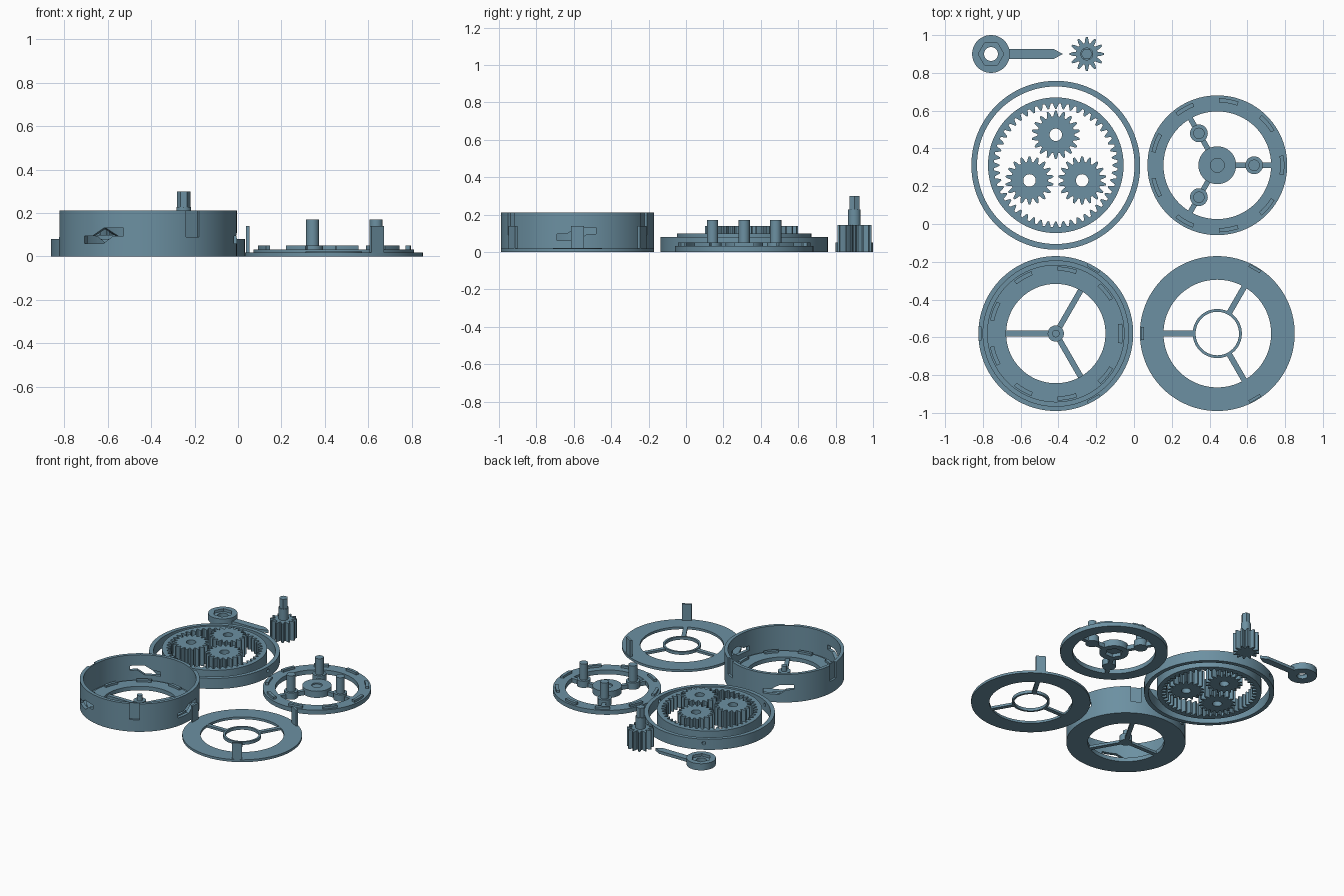
import bpy, bmesh
from math import sin, cos, pi, radians
from mathutils import Matrix, Vector

if "Cube" in bpy.data.objects:
    bpy.data.objects.remove(bpy.data.objects["Cube"])

paint = bpy.data.materials.new("slate blue plastic")
paint.use_nodes = True
COLOUR = (0.15, 0.28, 0.36, 1)
paint.diffuse_color = COLOUR
paint.node_tree.nodes["Principled BSDF"].inputs["Base Color"].default_value = COLOUR


# Outline helpers
def circle(r, n=96):
    return [(r * cos(2 * pi * i / n), r * sin(2 * pi * i / n)) for i in range(n)]


def polar(r, deg):
    return (r * cos(radians(deg)), r * sin(radians(deg)))


def rect(x0, x1, w):
    return [(x0, -w / 2), (x1, -w / 2), (x1, w / 2), (x0, w / 2)]


def arc_block(r0, r1, mid, span, n=6):
    angles = [mid - span / 2 + span * i / n for i in range(n + 1)]
    return [polar(r1, a) for a in angles] + [polar(r0, a) for a in reversed(angles)]


def gear(teeth, root, tip, phase=0):
    pitch = 360 / teeth
    mid = (root + tip) / 2
    steps = [(root, -.37), (mid, -.25), (tip, -.1), (tip, .1), (mid, .25), (root, .37)]
    return [polar(r, phase + (i + f) * pitch) for i in range(teeth) for r, f in steps]


def turn(deg):
    return Matrix.Rotation(radians(deg), 4, 'Z')


def prism(loops, z0, z1, matrix=Matrix()):
    """Mesh of a flat outline (first loop) with holes (other loops), extruded in z."""
    cu = bpy.data.curves.new("outline", 'CURVE')
    cu.dimensions, cu.fill_mode, cu.extrude = '2D', 'BOTH', (z1 - z0) / 2
    for loop in loops:
        sp = cu.splines.new('POLY')
        sp.points.add(len(loop) - 1)
        for p, (x, y) in zip(sp.points, loop):
            p.co = (x, y, 0, 1)
        sp.use_cyclic_u = True
    ob = bpy.data.objects.new("outline", cu)
    bpy.context.scene.collection.objects.link(ob)
    dg = bpy.context.evaluated_depsgraph_get()
    me = bpy.data.meshes.new_from_object(ob.evaluated_get(dg))
    bpy.data.objects.remove(ob)
    bpy.data.curves.remove(cu)
    bm = bmesh.new()
    bm.from_mesh(me)
    bmesh.ops.remove_doubles(bm, verts=bm.verts, dist=1e-5)
    bmesh.ops.recalc_face_normals(bm, faces=bm.faces)
    bm.to_mesh(me)
    bm.free()
    me.transform(matrix @ Matrix.Translation((0, 0, (z0 + z1) / 2)))
    return me


def part(name, centre, meshes, cutters=()):
    """Join meshes into one object, cut the cutters out, smooth round walls."""
    def joined(label, pieces):
        bm = bmesh.new()
        for me in pieces:
            bm.from_mesh(me)
            bpy.data.meshes.remove(me)
        out = bpy.data.meshes.new(label)
        bm.to_mesh(out)
        bm.free()
        ob = bpy.data.objects.new(label, out)
        ob.location = (*centre, 0)
        bpy.context.scene.collection.objects.link(ob)
        return ob
    ob = joined(name, meshes)
    if cutters:
        tool = joined("cutter", cutters)
        tool.hide_render = True
        mod = ob.modifiers.new("cut", 'BOOLEAN')
        mod.object, mod.operation, mod.solver = tool, 'DIFFERENCE', 'EXACT'
        dg = bpy.context.evaluated_depsgraph_get()
        me = bpy.data.meshes.new_from_object(ob.evaluated_get(dg))
        ob.modifiers.clear()
        ob.data = me
        bpy.data.objects.remove(tool)
    ob.data.materials.clear()
    ob.data.materials.append(paint)
    bpy.ops.object.select_all(action='DESELECT')
    ob.select_set(True)
    bpy.context.view_layer.objects.active = ob
    bpy.ops.object.shade_smooth_by_angle(angle=radians(25))
    return ob


# Maps an outline drawn on (tangent, height) to the side wall, extruded outwards
SIDE = Matrix(((0, 0, 1, 0), (1, 0, 0, 0), (0, 1, 0, 0), (0, 0, 0, 1)))
THIRDS = (0, 120, 240)
BETWEEN = (60, 180, 300)
lugs = [arc_block(.333, .355, 40 * i, 17) for i in range(9)]

# Housing: wall with angled slots and outer recesses, floor, spokes and hub
HOUSING = (-.414, -.58)
slot = [(-.11, .06), (0, .06), (.05, .095), (.1, .095),
        (.1, .13), (0, .13), (-.06, .095), (-.11, .095)]
recess = [(-.035, .09), (.035, .09), (.035, .25), (-.035, .25)]
part("housing_wall", HOUSING,
     [prism([circle(.41), circle(.385)], 0, .211)],
     [prism([slot], .34, .45, turn(a) @ SIDE) for a in THIRDS] +
     [prism([recess], .394, .45, turn(a) @ SIDE) for a in BETWEEN])
part("housing_floor", HOUSING,
     [prism([circle(.387), circle(.263)], 0, .02),
      prism([circle(.364), circle(.263)], .019, .03)] +
     [prism([b], .029, .046) for b in lugs])
part("housing_spokes", HOUSING,
     [prism([rect(.02, .28, .03)], 0, .019, turn(a)) for a in BETWEEN] +
     [prism([circle(.043, 32)], 0, .05), prism([circle(.02, 24)], .049, .09)])

# Cover: flat ring, spokes, centre ring and upright clips
COVER = (.441, -.58)
part("cover_plate", COVER,
     [prism([circle(.41), circle(.285)], 0, .018),
      prism([circle(.13, 64), circle(.115, 64)], 0, .022)] +
     [prism([rect(.12, .3, .03)], 0, .017, turn(a)) for a in BETWEEN])
part("cover_clips", COVER,
     [prism([[(-.034, .005), (.034, .005), (.034, .14), (-.034, .14)]],
            .389, .405, turn(a) @ SIDE) for a in BETWEEN])

# Planet carrier: ring with lugs, arms, hub and pins
CARRIER = (.441, .311)
part("carrier_ring", CARRIER,
     [prism([circle(.37), circle(.285)], 0, .033)] +
     [prism([b], .032, .05) for b in lugs])
part("carrier_hub", CARRIER,
     [prism([circle(.1, 64), circle(.06, 6)], 0, .025),
      prism([circle(.1, 64)], .025, .04),
      prism([circle(.1, 64), circle(.037, 32)], .04, .05)])
part("carrier_arms", CARRIER,
     [prism([rect(.08, .3, .028)], 0, .032, turn(a)) for a in THIRDS])
for n, a in enumerate(THIRDS):
    x, y = polar(.195, a)
    part(f"carrier_pin_{n + 1}", (CARRIER[0] + x, CARRIER[1] + y),
         [prism([circle(.047, 32)], 0, .05), prism([circle(.03, 32)], .049, .171)])

# Outer ring with three small side holes
RING = (-.414, .311)
hole = [(x, y + .05) for x, y in circle(.013, 16)]
part("outer_ring", RING,
     [prism([circle(.447), circle(.417)], 0, .08)],
     [prism([hole], .38, .48, turn(a) @ SIDE) for a in THIRDS])

# Internal gear and planet gears
part("ring_gear", RING, [prism([circle(.359), gear(48, .328, .299)], 0, .1)])
for n, a in enumerate((90, 210, 330)):
    x, y = polar(.161, a)
    part(f"planet_gear_{n + 1}", (RING[0] + x, RING[1] + y),
         [prism([gear(18, .098, .128, 10), circle(.033, 32)], 0, .14)])

# Sun gear with round shaft and hexagonal end
part("sun_gear", (-.25, .9),
     [prism([gear(12, .058, .091)], 0, .143),
      prism([circle(.034, 32)], .142, .228),
      prism([circle(.031, 6)], .227, .3)])

# Pointer: eyelet with hexagonal recess and a tapered arm
part("pointer_eyelet", (-.757, .9),
     [prism([circle(.1, 64), circle(.037, 32)], 0, .03),
      prism([circle(.1, 64), circle(.068, 6)], .03, .05)])
part("pointer_arm", (-.757, .9),
     [prism([[(.08, -.026), (.333, -.026), (.38, 0), (.333, .026), (.08, .026)]], 0, .022)])
